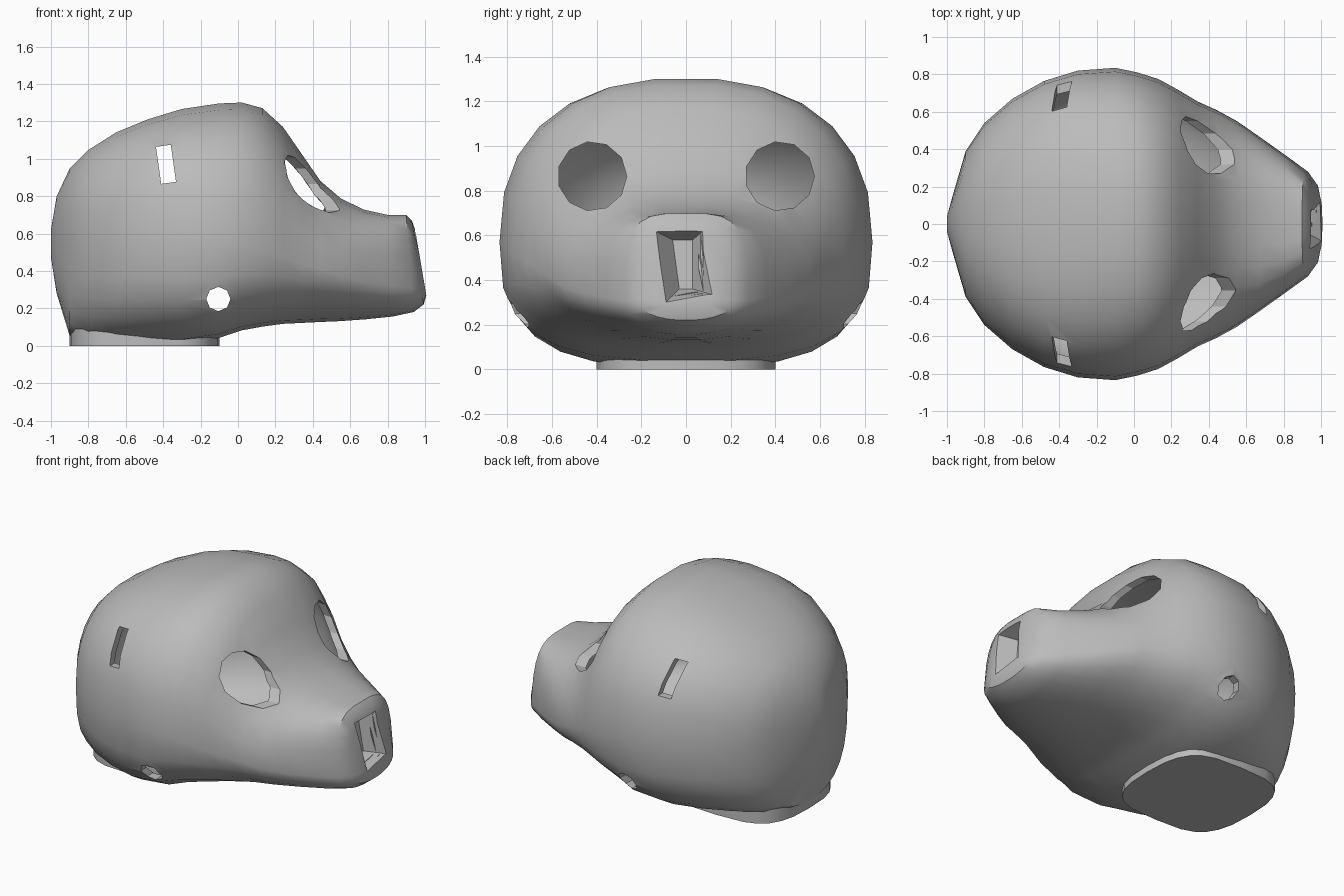
import bpy, bmesh, math
from mathutils import Matrix, Vector

cube = bpy.data.objects.get("Cube")
if cube:
    bpy.data.objects.remove(cube, do_unlink=True)

GREY = (0.5, 0.5, 0.5, 1)
mat = bpy.data.materials.new("plain grey")
mat.use_nodes = True
mat.diffuse_color = GREY
mat.node_tree.nodes["Principled BSDF"].inputs["Base Color"].default_value = GREY


def add_object(name, bm):
    bmesh.ops.recalc_face_normals(bm, faces=bm.faces)
    mesh = bpy.data.meshes.new(name)
    bm.to_mesh(mesh)
    bm.free()
    mesh.materials.append(mat)
    ob = bpy.data.objects.new(name, mesh)
    bpy.context.collection.objects.link(ob)
    return ob


def loft(name, rings):
    bm = bmesh.new()
    loops = [[bm.verts.new(p) for p in ring] for ring in rings]
    n = len(loops[0])
    for a, b in zip(loops, loops[1:]):
        for i in range(n):
            j = (i + 1) % n
            bm.faces.new((a[i], a[j], b[j], b[i]))
    bm.faces.new(loops[0])
    bm.faces.new(loops[-1])
    return add_object(name, bm)


def spow(v, e):
    return math.copysign(abs(v) ** e, v)


def head_ring(x, w, top, mid, bottom, n_top, n_bottom, lean=0, sides=26):
    """Rounded cross-section, squarer for larger n, leaning back with height."""
    ring = []
    for i in range(sides):
        a = math.tau * i / sides
        up = math.sin(a) >= 0
        n = n_top if up else n_bottom
        z = mid + (top - mid if up else mid - bottom) * spow(math.sin(a), 2 / n)
        ring.append((x - lean * (z - mid), w * spow(math.cos(a), 2 / n), z))
    return ring


def cylinder(name, centre, radius, depth, axis, sides):
    bm = bmesh.new()
    turn = Vector((0, 0, 1)).rotation_difference(Vector(axis)).to_matrix().to_4x4()
    bmesh.ops.create_cone(bm, cap_ends=True, segments=sides, radius1=radius,
                          radius2=radius, depth=depth,
                          matrix=Matrix.Translation(centre) @ turn)
    return add_object(name, bm)


def box(name, centre, size, tilt):
    bm = bmesh.new()
    bmesh.ops.create_cube(bm, size=1, matrix=Matrix.Translation(centre)
                          @ Matrix.Rotation(tilt, 4, 'Y')
                          @ Matrix.Diagonal((*size, 1)))
    return add_object(name, bm)


def apply(ob, kind, **settings):
    mod = ob.modifiers.new(kind.lower(), kind)
    for key, value in settings.items():
        setattr(mod, key, value)
    bpy.context.view_layer.objects.active = ob
    bpy.ops.object.modifier_apply(modifier=mod.name)


def cut(ob, cutter):
    apply(ob, 'BOOLEAN', operation='DIFFERENCE', object=cutter, solver='EXACT')


# Head shell: x, half width, top, widest height, bottom, squareness, lean
sections = [
    (-1.00, .04, .62, .55, .47, 2, 2),
    (-.97, .15, .80, .55, .28, 2.1, 2.2),
    (-.90, .39, .95, .55, .05, 2.3, 2.6),
    (-.80, .54, 1.05, .56, .01, 2.4, 2.7),
    (-.65, .67, 1.145, .57, .01, 2.5, 2.8),
    (-.48, .765, 1.215, .58, .01, 2.6, 2.9),
    (-.30, .82, 1.27, .58, .01, 2.5, 3),
    (-.10, .835, 1.30, .57, .04, 2.4, 3),
    (.02, .81, 1.305, .55, .08, 2.4, 2.8),
    (.13, .775, 1.275, .52, .10, 2.4, 2.6),
    (.24, .715, 1.175, .48, .115, 2.3, 2.4),
    (.34, .655, 1.03, .44, .12, 2.2, 2.2),
    (.44, .61, .885, .41, .125, 2.2, 2),
    (.55, .55, .79, .37, .13, 2.4, 1.9),
    (.68, .46, .73, .34, .14, 3, 1.9, .02),
    (.82, .36, .70, .32, .155, 3.5, 2, .04),
    (.93, .28, .70, .31, .18, 3.6, 2.1, .08),
    (.98, .21, .67, .31, .22, 3.4, 2.2, .14),
    (1.00, .12, .62, .31, .27, 3, 2.2, .17),
]
head = loft("head_shell", [head_ring(*s) for s in sections])
apply(head, 'SOLIDIFY', thickness=.045, offset=-1)

# Openings on both sides: eyes, ear slots and strap holes
cutters = []
for side in (-1, 1):
    cutters += [
        cylinder("eye_cutter", (.55, side * .42, .865), .155, .75, (1, 0, 0), 11),
        box("slot_cutter", (-.385, side * .75, .97), (.08, .5, .2), math.radians(-8)),
        cylinder("strap_cutter", (-.105, side * .75, .25), .065, .4, (0, 1, 0), 8),
    ]
for c in cutters:
    cut(head, c)

# Nose: a block behind the muzzle with a tapered pocket cut through both
nose = box("nose_block", (.855, 0, .44), (.2, .34, .34), math.radians(-10))
pocket = loft("nose_cutter", [
    [(.89, -.03, .36), (.89, .03, .36), (.85, .03, .58), (.85, -.06, .58)],
    [(1.06, -.12, .27), (1.06, .17, .32), (1.0, .1, .64), (1.0, -.18, .64)]])
cutters.append(pocket)
cut(head, pocket)
cut(nose, pocket)

# Neck base: short rounded plinth under the back of the head
neck = loft("neck_base", [
    [(-.5 + .4 * spow(math.cos(a), .55), .4 * spow(math.sin(a), .7), z)
     for a in (math.tau * i / 24 for i in range(24))]
    for z in (0, .09)])

for c in cutters:
    bpy.data.objects.remove(c, do_unlink=True)

# Soft shading with crisp rims
bpy.ops.object.select_all(action='DESELECT')
for ob in (head, nose, neck):
    ob.select_set(True)
bpy.context.view_layer.objects.active = head
bpy.ops.object.shade_smooth_by_angle(angle=math.radians(30))
